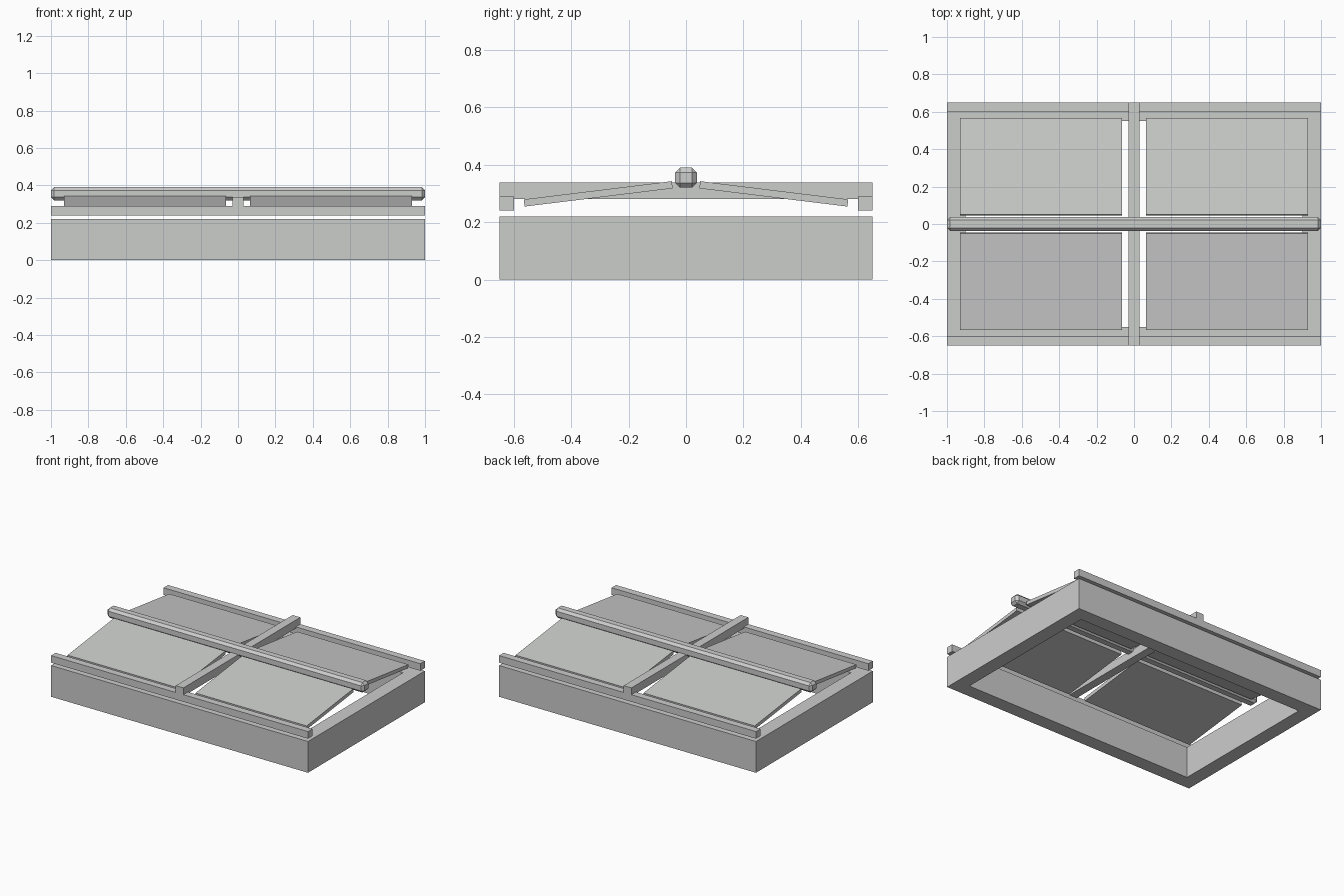
import bpy, bmesh
from math import radians
from mathutils import Matrix

cube = bpy.data.objects.get("Cube")
if cube:
    bpy.data.objects.remove(cube, do_unlink=True)

grey = bpy.data.materials.new("light_grey")
grey.use_nodes = True
grey.diffuse_color = (0.6, 0.61, 0.6, 1)
grey.node_tree.nodes["Principled BSDF"].inputs["Base Color"].default_value = grey.diffuse_color


def finish(name, bm):
    bmesh.ops.recalc_face_normals(bm, faces=bm.faces[:])
    mesh = bpy.data.meshes.new(name)
    bm.to_mesh(mesh)
    bm.free()
    mesh.materials.append(grey)
    obj = bpy.data.objects.new(name, mesh)
    bpy.context.scene.collection.objects.link(obj)
    return obj


def box(name, centre, size, tilt=0, bevel=0):
    bm = bmesh.new()
    bmesh.ops.create_cube(bm, size=1, matrix=Matrix.Diagonal((*size, 1)))
    if bevel:
        bmesh.ops.bevel(bm, geom=bm.edges[:], offset=bevel, segments=1,
                        profile=0.5, affect='EDGES')
    obj = finish(name, bm)
    obj.location = centre
    obj.rotation_euler.x = tilt
    return obj


# Open rectangular base: ring of quads, extruded upwards
bm = bmesh.new()
corners = [(-1, -1), (1, -1), (1, 1), (-1, 1)]
outer = [bm.verts.new((x, y * 0.65, 0)) for x, y in corners]
inner = [bm.verts.new((x * 0.9, y * 0.55, 0)) for x, y in corners]
for i in range(4):
    j = (i + 1) % 4
    bm.faces.new((outer[i], outer[j], inner[j], inner[i]))
raised = bmesh.ops.extrude_face_region(bm, geom=bm.faces[:], use_keep_orig=True)["geom"]
bmesh.ops.translate(bm, vec=(0, 0, 0.22),
                    verts=[v for v in raised if isinstance(v, bmesh.types.BMVert)])
finish("base_frame", bm)

# Long rails and pitched panels on both sides of the ridge
for side, y in (("front", -1), ("back", 1)):
    box(side + "_rail", (0, y * 0.625, 0.265), (2, 0.05, 0.05))
    for hand, x in (("right", -1), ("left", 1)):
        box(f"{side}_{hand}_panel", (x * 0.498, y * 0.306, 0.2985),
            (0.866, 0.52, 0.025), tilt=-y * radians(7))

# Cross bar and chamfered ridge beam
box("cross_bar", (0, 0, 0.309), (0.06, 1.3, 0.058))
box("ridge_beam", (0, 0, 0.355), (2, 0.075, 0.07), bevel=0.017)
